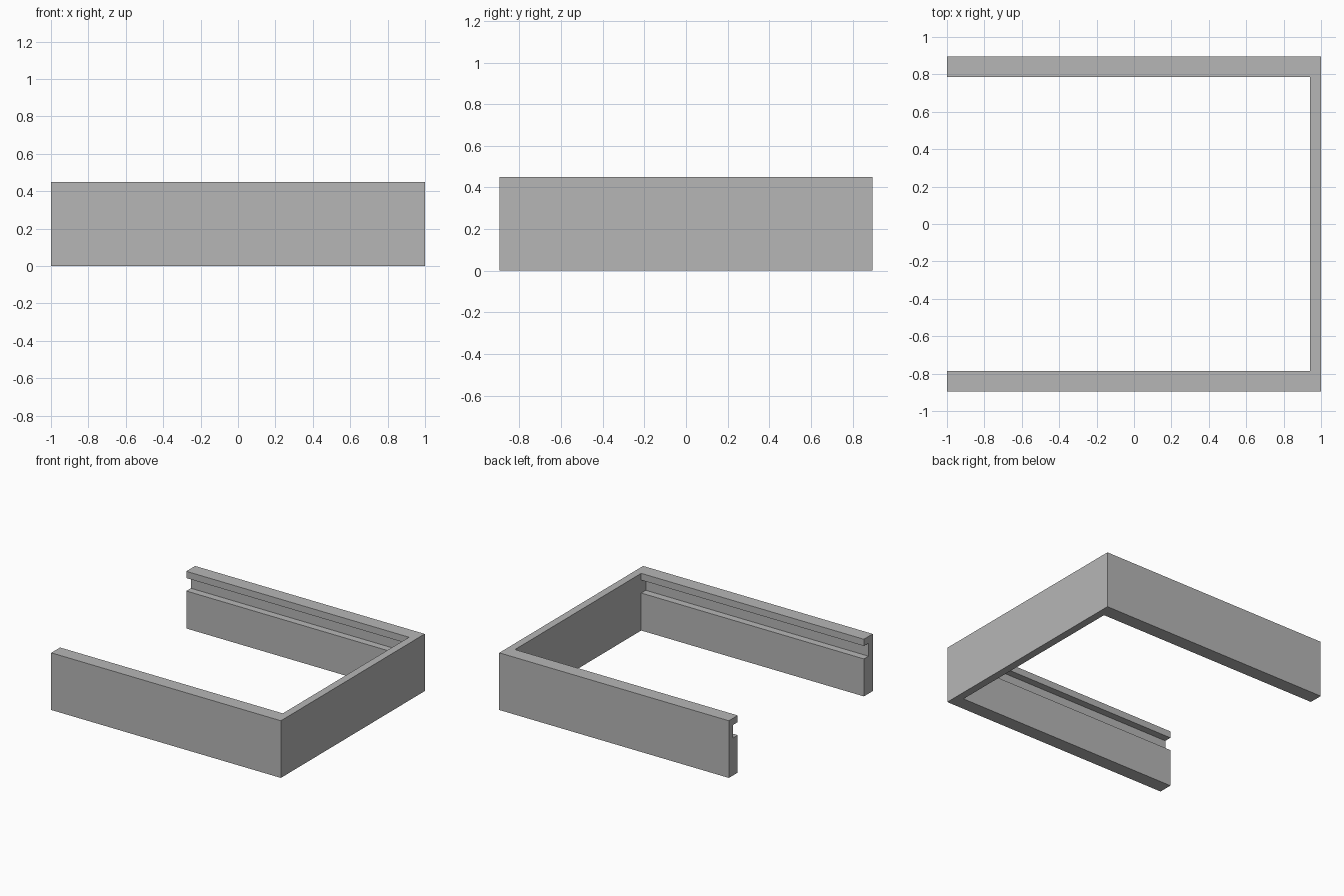
import bpy
import bmesh
from mathutils import Vector

default = bpy.data.objects.get("Cube")
if default:
    bpy.data.objects.remove(default, do_unlink=True)

HALF_X, HALF_Y, HEIGHT = 1.0, 0.895, 0.45
RAIL_IN, WALL_IN = 0.785, 0.94
GROOVE_Y, GROOVE_LOW, GROOVE_TOP = 0.842, 0.295, 0.397

grey = bpy.data.materials.new("plain_grey")
grey.use_nodes = True
colour = (0.47, 0.47, 0.47, 1)
grey.diffuse_color = colour
grey.node_tree.nodes["Principled BSDF"].inputs["Base Color"].default_value = colour


def prism(name, outline, low, high):
    """Extrude a flat outline upwards into a solid."""
    bm = bmesh.new()
    base = bm.faces.new([bm.verts.new((x, y, low)) for x, y in outline])
    grown = bmesh.ops.extrude_face_region(bm, geom=[base])["geom"]
    verts = [g for g in grown if isinstance(g, bmesh.types.BMVert)]
    bmesh.ops.translate(bm, verts=verts, vec=Vector((0, 0, high - low)))
    bmesh.ops.recalc_face_normals(bm, faces=bm.faces)
    mesh = bpy.data.meshes.new(name)
    bm.to_mesh(mesh)
    bm.free()
    mesh.materials.append(grey)
    obj = bpy.data.objects.new(name, mesh)
    bpy.context.collection.objects.link(obj)
    return obj


# Three-sided frame: two rails joined by a thin end wall
side = [(-HALF_X, RAIL_IN), (-HALF_X, HALF_Y), (HALF_X, HALF_Y)]
mirrored = [(x, -y) for x, y in reversed(side)]
frame = prism("three_sided_frame",
              side + mirrored + [(WALL_IN, -RAIL_IN), (WALL_IN, RAIL_IN)],
              0, HEIGHT)

# Slide groove along the inner face of each rail, stopping at the wall
cutters = []
for name, s in (("back_groove_cutter", 1), ("front_groove_cutter", -1)):
    near, deep = s * (RAIL_IN - 0.1), s * GROOVE_Y
    cutter = prism(name, [(-HALF_X - 0.1, near), (WALL_IN, near),
                          (WALL_IN, deep), (-HALF_X - 0.1, deep)],
                   GROOVE_LOW, GROOVE_TOP)
    cutter.hide_render = True
    cutters.append(cutter)
    cut = frame.modifiers.new(name, "BOOLEAN")
    cut.operation = "DIFFERENCE"
    cut.solver = "EXACT"
    cut.object = cutter

# Bake the grooves into the frame and remove the cutters
bpy.context.view_layer.update()
graph = bpy.context.evaluated_depsgraph_get()
baked = bpy.data.meshes.new_from_object(frame.evaluated_get(graph))
frame.modifiers.clear()
frame.data = baked
for cutter in cutters:
    bpy.data.objects.remove(cutter, do_unlink=True)
